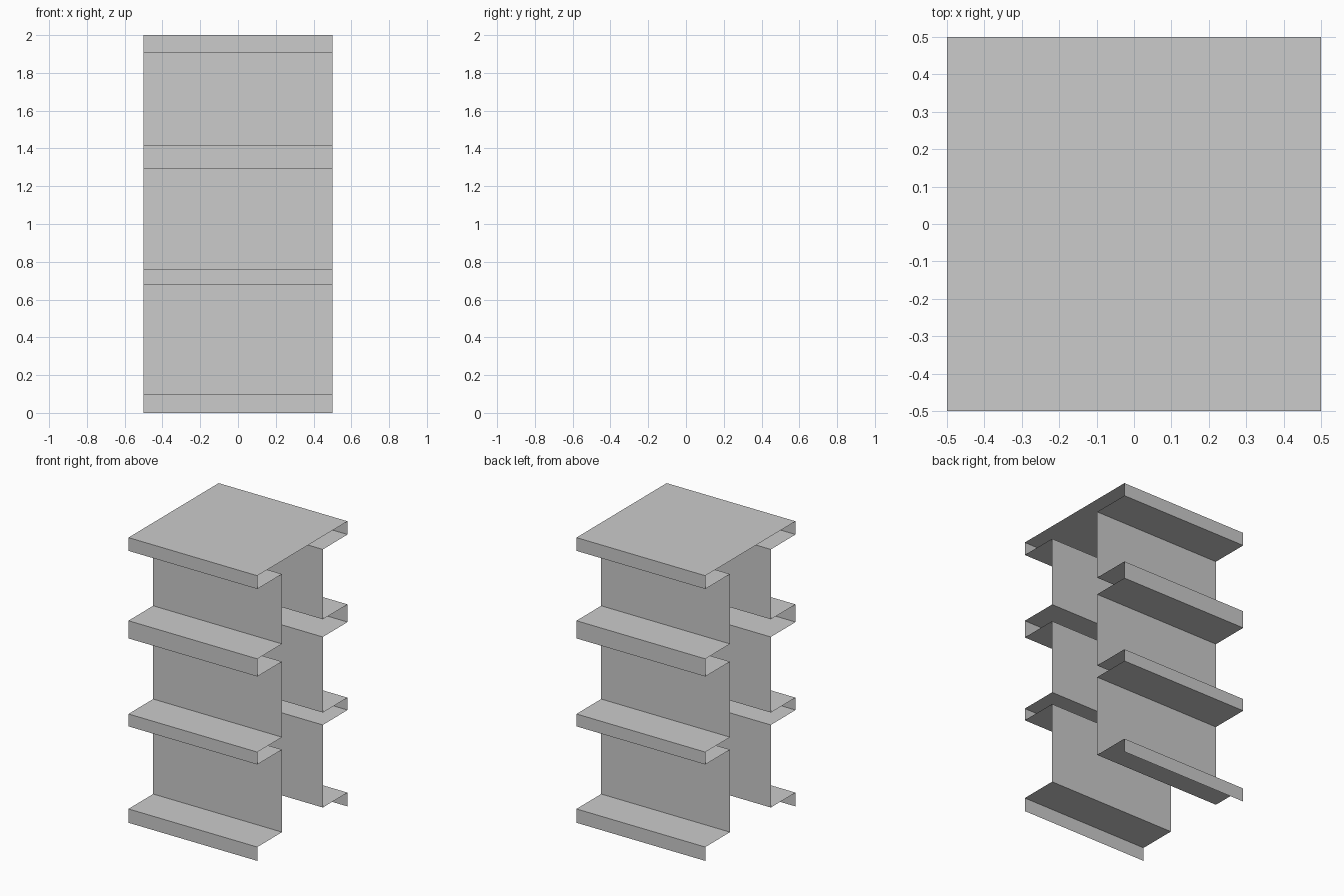
import bpy, bmesh

if "Cube" in bpy.data.objects:
    bpy.data.objects.remove(bpy.data.objects["Cube"])

HALF_LENGTH = 0.5   # half extent along x
OUTER = 0.5         # y of the projecting bands
INNER = 0.226       # y of the recessed walls

# Folded half-profile (y, z), from the bottom lip up to the top
levels = [0.0, 0.097, 0.676, 0.763, 1.293, 1.417, 1.907, 2.0]
half = []
for i in range(0, len(levels), 2):
    low, high = levels[i], levels[i + 1]
    if i > 0:
        half.append((INNER, low))
    half += [(OUTER, low), (OUTER, high)]
    if i < len(levels) - 2:
        half.append((INNER, high))

# Mirror to the other side; the two top points join as the flat top
profile = half + [(-y, z) for y, z in reversed(half)]

# Sweep the open profile along x into one thin folded sheet
bm = bmesh.new()
left = [bm.verts.new((-HALF_LENGTH, y, z)) for y, z in profile]
right = [bm.verts.new((HALF_LENGTH, y, z)) for y, z in profile]
for i in range(len(profile) - 1):
    bm.faces.new((left[i], right[i], right[i + 1], left[i + 1]))
bm.normal_update()
if max(bm.faces, key=lambda f: f.calc_center_median().z).normal.z < 0:
    bmesh.ops.reverse_faces(bm, faces=bm.faces[:])

mesh = bpy.data.meshes.new("folded_sheet_tower")
bm.to_mesh(mesh)
bm.free()
bpy.context.collection.objects.link(bpy.data.objects.new("folded_sheet_tower", mesh))
